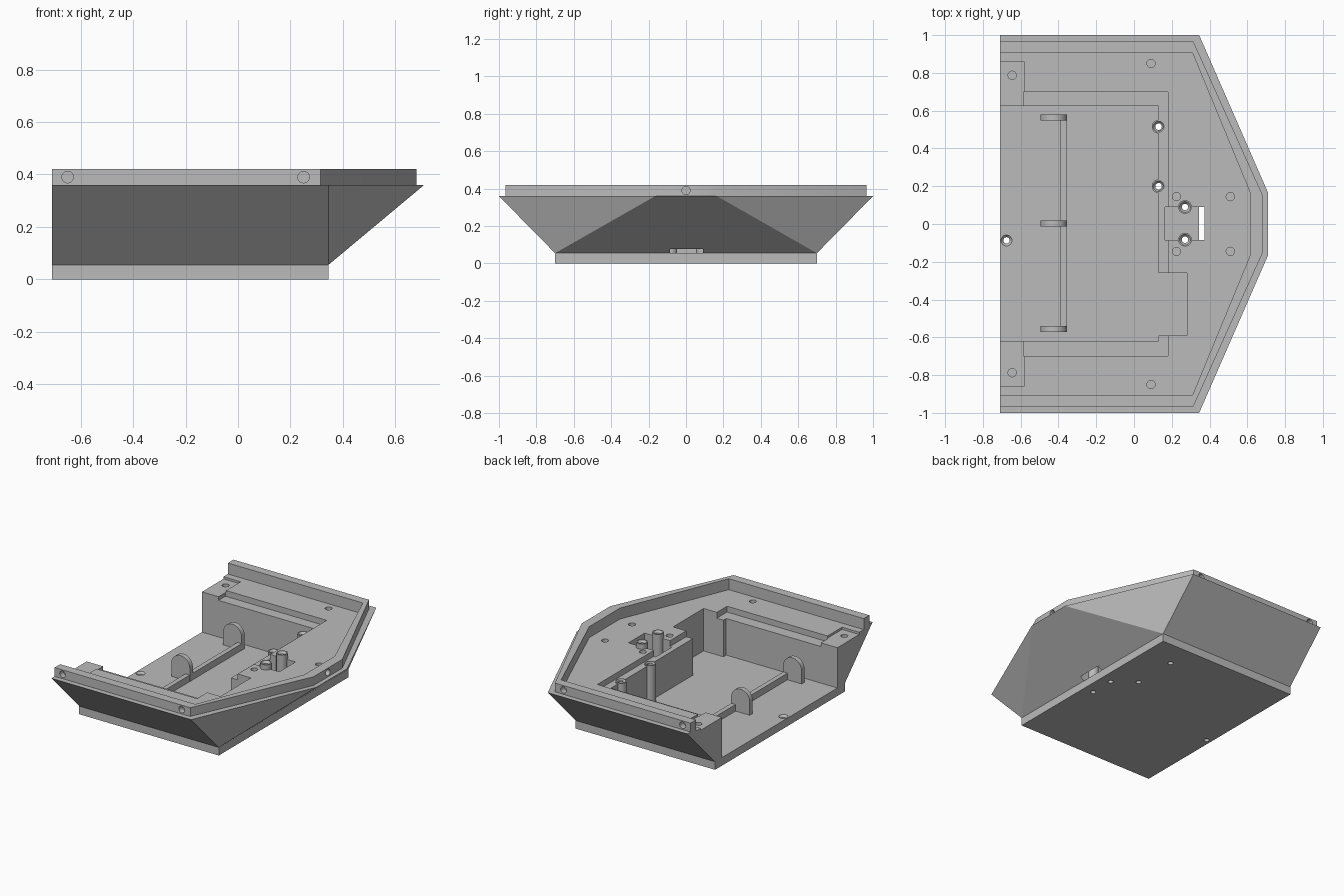
import bpy, bmesh, math
from mathutils import Vector, Matrix

old = bpy.data.objects.get("Cube")
if old:
    bpy.data.objects.remove(old, do_unlink=True)

grey = bpy.data.materials.new("plain grey")
grey.use_nodes = True
colour = (0.5, 0.5, 0.5, 1)
grey.diffuse_color = colour
grey.node_tree.nodes["Principled BSDF"].inputs["Base Color"].default_value = colour

FLOOR, LEDGE, PAD, DECK, SHOULDER, TOP = 0.055, 0.305, 0.33, 0.345, 0.36, 0.42
BACK = -0.71
OUT = -0.9      # cutters run past the open end
ABOVE = 0.6     # and past the top


def finish(name, bm):
    bmesh.ops.recalc_face_normals(bm, faces=bm.faces)
    mesh = bpy.data.meshes.new(name)
    bm.to_mesh(mesh)
    bm.free()
    mesh.materials.append(grey)
    ob = bpy.data.objects.new(name, mesh)
    bpy.context.collection.objects.link(ob)
    return ob


def prism(name, points, z0, z1):
    bm = bmesh.new()
    face = bm.faces.new([bm.verts.new((x, y, z0)) for x, y in points])
    new = bmesh.ops.extrude_face_region(bm, geom=[face])["geom"]
    verts = [v for v in new if isinstance(v, bmesh.types.BMVert)]
    bmesh.ops.translate(bm, verts=verts, vec=(0, 0, z1 - z0))
    return finish(name, bm)


def box(name, x0, x1, y0, y1, z0, z1):
    return prism(name, [(x0, y0), (x1, y0), (x1, y1), (x0, y1)], z0, z1)


def rod(name, centre, axis, r0, r1, depth):
    bm = bmesh.new()
    turn = Vector((0, 0, 1)).rotation_difference(Vector(axis)).to_matrix().to_4x4()
    bmesh.ops.create_cone(bm, cap_ends=True, segments=32, radius1=r0, radius2=r1,
                          depth=depth, matrix=Matrix.Translation(centre) @ turn)
    return finish(name, bm)


def outline(start, side, corner, nose, tip):
    half = [(start, side), (corner, side), (nose, tip)]
    return [(x, -y) for x, y in half] + half[::-1]


cutters = []


def cut(targets, cutter):
    cutter.hide_render = True
    cutters.append(cutter)
    for ob in targets:
        mod = ob.modifiers.new("cut", "BOOLEAN")
        mod.operation = "DIFFERENCE"
        mod.solver = "EXACT"
        mod.object = cutter


# Flat base and flared hull
slab = box("base_slab", BACK, 0.345, -0.7, 0.7, 0, FLOOR)
bm = bmesh.new()
for x in (BACK, 0.345):
    for y in (-0.7, 0.7):
        bm.verts.new((x, y, FLOOR))
for x, y in outline(BACK, 1.0, 0.345, 0.71, 0.165):
    bm.verts.new((x, y, SHOULDER))
bmesh.ops.convex_hull(bm, input=bm.verts)
bmesh.ops.dissolve_limit(bm, angle_limit=0.01, verts=bm.verts, edges=bm.edges)
hull = finish("hull", bm)

# Raised rim
rim = prism("rim", outline(BACK, 0.965, 0.315, 0.68, 0.155), SHOULDER, TOP)

# Recessed deck, ledge, corner pads and deep pockets
cut([hull, rim], prism("deck_cutter", outline(OUT, 0.905, 0.31, 0.615, 0.165), DECK, ABOVE))
cut([hull], box("ledge_cutter", -0.585, 0.18, -0.7, 0.7, LEDGE, ABOVE))
for s in (-1, 1):
    y0, y1 = sorted((s * 0.5, s * 0.857))
    cut([hull], box("pad_cutter", OUT, -0.58, y0, y1, PAD, ABOVE))
cut([hull], box("bay_cutter", OUT, 0.13, -0.62, 0.625, 0.02, ABOVE))
cut([hull], box("side_bay_cutter", 0.05, 0.28, -0.59, -0.26, 0.02, ABOVE))
cut([hull], box("slot_cutter", 0.165, 0.372, -0.085, 0.09, 0.02, ABOVE))

# Blind holes in the deck and pads
for x, y in ((0.09, 0.85), (-0.645, 0.787), (0.225, 0.145), (0.51, 0.145)):
    for s in (-1, 1):
        cut([hull], rod("deck_hole", (x, s * y, 0.4), (0, 0, 1), 0.022, 0.022, 0.25))

# Blind holes in the rim
for x in (-0.65, 0.25):
    for s in (-1, 1):
        cut([rim], rod("rim_hole", (x, s * 0.965, 0.39), (0, 1, 0), 0.022, 0.022, 0.08))
cut([rim], rod("nose_hole", (0.68, 0, 0.39), (1, 0, 0), 0.022, 0.022, 0.08))

# Screw posts with countersunk bores
posts = []
for x, y, top in ((0.13, 0.515, 0.312), (0.13, 0.2, 0.312),
                  (0.27, 0.09, 0.38), (0.27, -0.083, 0.38),
                  (-0.675, -0.087, FLOOR)):
    body = [slab, hull]
    if top > FLOOR:
        post = rod("screw_post", (x, y, (top + FLOOR) / 2), (0, 0, 1),
                   0.036, 0.036, top - FLOOR)
        posts.append(post)
        body.append(post)
    cut(body, rod("bore", (x, y, 0.2), (0, 0, 1), 0.017, 0.017, 0.8))
    cut(body[-1:] if top > FLOOR else [slab],
        rod("countersink", (x, y, top), (0, 0, 1), 0.008, 0.05, 0.05))

# Apply the cuts and drop the cutters
bpy.context.view_layer.update()
graph = bpy.context.evaluated_depsgraph_get()
parts = [slab, hull, rim] + posts
meshes = [bpy.data.meshes.new_from_object(p.evaluated_get(graph)) for p in parts]
for part, mesh in zip(parts, meshes):
    part.modifiers.clear()
    part.data = mesh
    mesh.materials.clear()
    mesh.materials.append(grey)
for c in cutters:
    bpy.data.objects.remove(c, do_unlink=True)

# Round-topped brackets joined by a low rail
for y in (-0.557, 0.003, 0.563):
    arch = [(-0.07, FLOOR - 0.145), (0.07, FLOOR - 0.145)]
    arch += [(0.07 * math.cos(a), 0.07 * math.sin(a))
             for a in (math.pi * i / 20 for i in range(21))]
    bracket = prism("bracket", arch, -0.016, 0.016)
    bracket.data.transform(Matrix.Translation((-0.425, y, 0.145))
                           @ Matrix.Rotation(math.pi / 2, 4, "X"))
box("rail", -0.388, -0.356, -0.557, 0.563, FLOOR, 0.1)

# Smooth the round surfaces, keep the edges sharp
bpy.ops.object.select_all(action="DESELECT")
for ob in bpy.context.collection.objects:
    if ob.type == "MESH" and ob.data.materials and ob.data.materials[0] == grey:
        ob.select_set(True)
        bpy.context.view_layer.objects.active = ob
bpy.ops.object.shade_smooth_by_angle(angle=math.radians(25))
